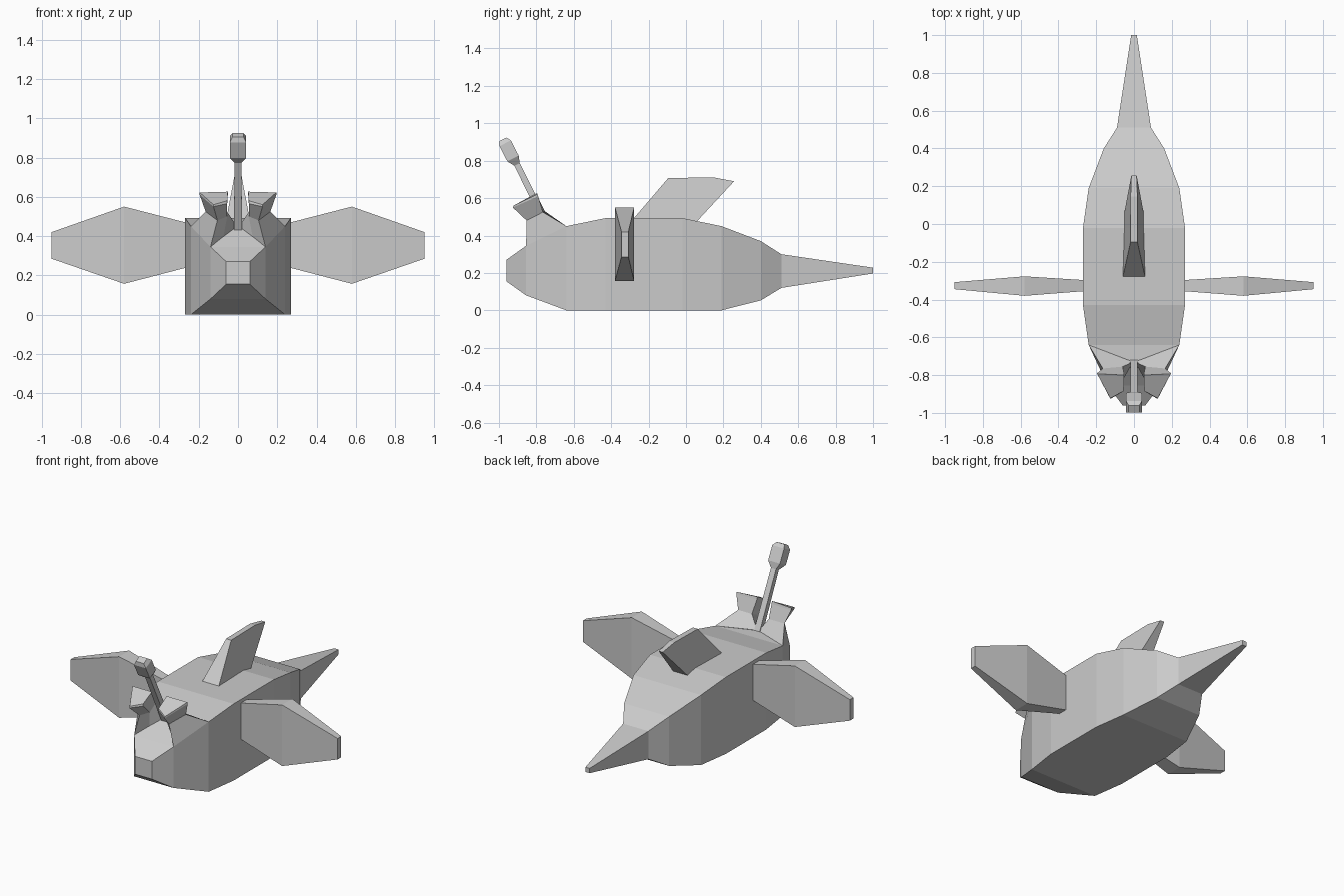
import bpy, bmesh

if "Cube" in bpy.data.objects:
    bpy.data.objects.remove(bpy.data.objects["Cube"])

grey = bpy.data.materials.new("plain grey")
grey.diffuse_color = (0.6, 0.6, 0.6, 1)
grey.use_nodes = True
grey.node_tree.nodes["Principled BSDF"].inputs["Base Color"].default_value = grey.diffuse_color


def make(name, verts, faces):
    """Flat-shaded object with consistent outward normals."""
    mesh = bpy.data.meshes.new(name)
    mesh.from_pydata(verts, [], faces)
    bm = bmesh.new()
    bm.from_mesh(mesh)
    bmesh.ops.recalc_face_normals(bm, faces=bm.faces)
    bm.to_mesh(mesh)
    bm.free()
    mesh.materials.append(grey)
    ob = bpy.data.objects.new(name, mesh)
    bpy.context.collection.objects.link(ob)
    return ob


def loft_faces(rings, n=4, start_cap=True):
    faces = [[r * n + i, r * n + (i + 1) % n, (r + 1) * n + (i + 1) % n, (r + 1) * n + i]
             for r in range(rings - 1) for i in range(n)]
    if start_cap:
        faces.append(list(range(n)))
    faces.append([(rings - 1) * n + i for i in range(n)])
    return faces


def loft(name, rings, start_cap=True):
    return make(name, [v for r in rings for v in r],
                loft_faces(len(rings), len(rings[0]), start_cap))


# Body and tail: (y, half width, bottom, top); side 2 of each ring is the top
stations = [(-0.96, 0.06, 0.155, 0.27), (-0.855, 0.14, 0.08, 0.345),
            (-0.64, 0.24, 0, 0.45), (-0.43, 0.27, 0, 0.493),
            (-0.02, 0.27, 0, 0.493), (0.19, 0.24, 0, 0.45),
            (0.40, 0.16, 0.053, 0.37), (0.51, 0.09, 0.12, 0.30),
            (1.0, 0.015, 0.197, 0.228)]
verts = [v for y, w, b, t in stations
         for v in ((-w, y, b), (w, y, b), (w, y, t), (-w, y, t))]
faces = [f for f in loft_faces(len(stations)) if f != [6, 7, 11, 10]]
# Brow: top of the second segment rises to a central peak
peak = len(verts)
verts.append((0, -0.73, 0.45))
faces += [[6, 7, peak], [7, 11, peak], [11, 10, peak], [10, 6, peak]]
make("body", verts, faces)

# Eye stalks: base, neck, flared cap, thin rim (front, outer, inner, inner front)
stalk = [
    [(0.14, -0.855, 0.345), (0.24, -0.64, 0.45), (0.005, -0.73, 0.45), (0.075, -0.79, 0.395)],
    [(0.105, -0.852, 0.48), (0.165, -0.765, 0.525), (0.06, -0.755, 0.53), (0.055, -0.82, 0.50)],
    [(0.125, -0.926, 0.55), (0.195, -0.79, 0.61), (0.052, -0.795, 0.61), (0.055, -0.885, 0.565)],
    [(0.125, -0.922, 0.56), (0.195, -0.793, 0.622), (0.052, -0.80, 0.626), (0.055, -0.885, 0.58)],
]

# Flippers: (x, y min, y max, z min, z max)
flipper = [[(x, a, b), (x, c, b), (x, c, d), (x, a, d)] for x, a, c, b, d in
           ((0.23, -0.353, -0.299, 0.248, 0.46), (0.58, -0.38, -0.277, 0.157, 0.55),
            (0.95, -0.345, -0.308, 0.285, 0.42))]

for side, s in (("right", 1), ("left", -1)):
    for name, rings, cap in (("eye_stalk", stalk, False), ("flipper", flipper, True)):
        loft(f"{side}_{name}", [[(s * x, y, z) for x, y, z in r] for r in rings], cap)

# Antenna with bulb: (y, z, half width, half depth), rings square to its tilt
uy, uz = 0.89, 0.46
loft("antenna", [[(sx * w, y + sy * d * uy, z + sy * d * uz)
                  for sx, sy in ((-1, -1), (1, -1), (1, 1), (-1, 1))]
                 for y, z, w, d in ((-0.735, 0.44, 0.02, 0.018), (-0.903, 0.78, 0.018, 0.016),
                                    (-0.925, 0.812, 0.042, 0.034), (-0.967, 0.893, 0.042, 0.034),
                                    (-0.979, 0.914, 0.028, 0.021))])

# Dorsal fin: swept outline of (y, z, half width)
outline = [(-0.285, 0.485, 0.06), (-0.095, 0.707, 0.018), (0.145, 0.711, 0.018),
           (0.257, 0.69, 0.014), (0.055, 0.472, 0.052)]
loft("dorsal_fin", [[(s * w, y, z) for y, z, w in outline] for s in (-1, 1)])
